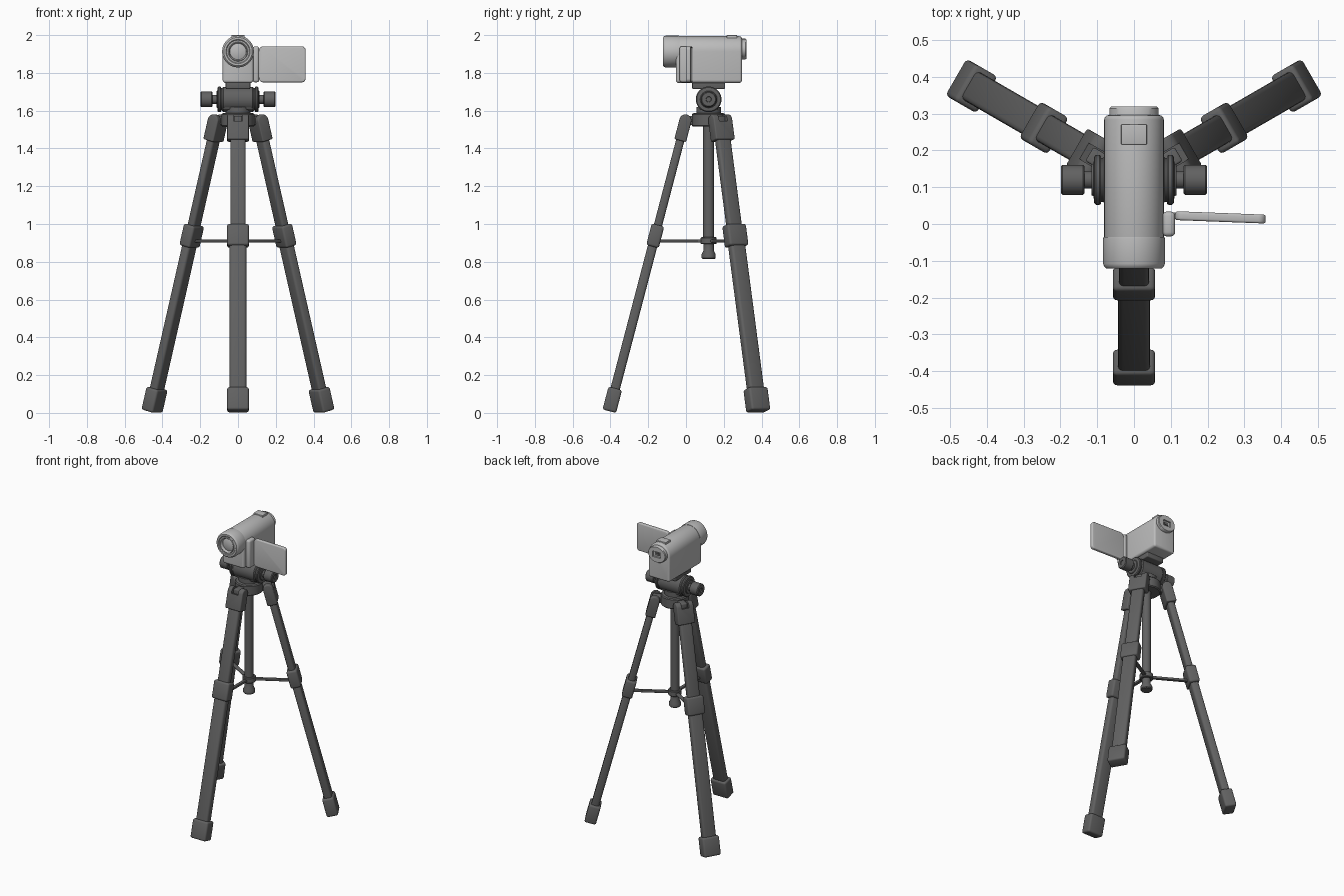
import bpy, bmesh, math
from mathutils import Matrix, Vector

if "Cube" in bpy.data.objects:
    bpy.data.objects.remove(bpy.data.objects["Cube"])

AY = 0.12  # tripod axis in y


def material(name, v):
    m = bpy.data.materials.new(name)
    m.diffuse_color = (v, v, v, 1)
    m.use_nodes = True
    m.node_tree.nodes["Principled BSDF"].inputs["Base Color"].default_value = m.diffuse_color
    return m


DARK, LIGHT = material("dark_grey", 0.12), material("light_grey", 0.5)


def finish(name, bm, mat, matrix, bevel=0.0, segs=3):
    bmesh.ops.recalc_face_normals(bm, faces=bm.faces)
    if bevel:
        edges = [e for e in bm.edges if e.calc_face_angle(0) > math.radians(40)]
        bmesh.ops.bevel(bm, geom=edges, offset=bevel, segments=segs, profile=0.5, affect='EDGES')
    me = bpy.data.meshes.new(name)
    bm.to_mesh(me)
    bm.free()
    me.transform(matrix)
    me.materials.append(mat)
    ob = bpy.data.objects.new(name, me)
    bpy.context.collection.objects.link(ob)
    return ob


def box(name, size, loc, mat=DARK, matrix=Matrix(), bevel=0.0, segs=3):
    bm = bmesh.new()
    bmesh.ops.create_cube(bm, size=1)
    bmesh.ops.scale(bm, vec=size, verts=bm.verts)
    bmesh.ops.translate(bm, vec=loc, verts=bm.verts)
    return finish(name, bm, mat, matrix, bevel, segs)


def prism(name, pts, h0, h1, mat, matrix, bevel=0.0):
    """Extrude an xy outline from z=h0 to z=h1."""
    bm = bmesh.new()
    f = bm.faces.new([bm.verts.new((x, y, h0)) for x, y in pts])
    top = bmesh.ops.extrude_face_region(bm, geom=[f])["geom"]
    bmesh.ops.translate(bm, vec=(0, 0, h1 - h0), verts=[v for v in top if isinstance(v, bmesh.types.BMVert)])
    return finish(name, bm, mat, matrix, bevel)


def lathe(name, prof, mat, matrix, n=40, squash=1.0):
    """Revolve (radius, height) points about z, closing both ends."""
    bm = bmesh.new()
    rings = [[bm.verts.new((r * math.cos(2 * math.pi * i / n), squash * r * math.sin(2 * math.pi * i / n), h))
              for i in range(n)] for r, h in prof]
    for a, b in zip(rings, rings[1:]):
        for i in range(n):
            bm.faces.new((a[i], a[(i + 1) % n], b[(i + 1) % n], b[i]))
    bm.faces.new(rings[0])
    bm.faces.new(rings[-1])
    return finish(name, bm, mat, matrix)


def arc(cx, cy, r, a0, a1, n=16):
    return [(cx + r * math.cos(math.radians(a0 + (a1 - a0) * i / n)),
             cy + r * math.sin(math.radians(a0 + (a1 - a0) * i / n))) for i in range(n + 1)]


def cut(ob, cutter):
    cutter.hide_render = True
    m = ob.modifiers.new("cut", 'BOOLEAN')
    m.operation, m.object, m.solver = 'DIFFERENCE', cutter, 'EXACT'
    bpy.context.view_layer.objects.active = ob
    bpy.ops.object.modifier_apply(modifier=m.name)
    bpy.data.objects.remove(cutter)


AXIS = Matrix.Translation((0, AY, 0))

# Three legs: local x tangential, local z up along the leg
FOOT_R, FOOT_Z, TOP_R, TOP_Z = 0.526, 0.009, 0.123, 1.548
for label, deg in (("front", -90), ("right", 30), ("left", 150)):
    d = Vector((math.cos(math.radians(deg)), math.sin(math.radians(deg)), 0))
    t = Vector((-d.y, d.x, 0))
    foot = d * FOOT_R + Vector((0, AY, FOOT_Z))
    top = d * TOP_R + Vector((0, AY, TOP_Z))
    L = (top - foot).length
    up = (top - foot) / L
    M = Matrix((t, up.cross(t), up)).transposed().to_4x4()
    M.translation = foot
    box(label + "_leg_lower", (0.088, 0.05, 0.9), (0, 0, 0.5), DARK, M, 0.014)
    box(label + "_leg_upper", (0.082, 0.044, 0.6), (0, 0, L - 0.35), DARK, M, 0.014)
    box(label + "_leg_foot", (0.115, 0.074, 0.125), (0, 0, 0.0625), DARK, M, 0.012)
    box(label + "_leg_clamp", (0.115, 0.068, 0.118), (0, 0, 0.96), DARK, M, 0.012)
    # Rounded, slotted top cap (outline in the local y-z plane, extruded in x)
    side = M @ Matrix(((0, 0, 1, 0), (1, 0, 0, 0), (0, 1, 0, 0), (0, 0, 0, 1)))
    outline = arc(0, L, 0.032, 0, 180) + [(-0.032, L - 0.11), (0.032, L - 0.11)]
    cap = prism(label + "_leg_cap", outline, -0.0575, 0.0575, DARK, side, 0.007)
    cut(cap, box("slot_cutter", (0.05, 0.2, 0.1), (0, 0, L + 0.04), DARK, M))
    # Hub lug in the slot and spreader bar
    R = AXIS @ Matrix.Rotation(math.radians(deg), 4, 'Z')
    box(label + "_hub_lug", (0.09, 0.044, 0.05), (0.095, 0, 1.548), DARK, R, 0.006)
    box(label + "_spreader_bar", (0.25, 0.022, 0.016), (0.155, 0, 0.91), DARK, R, 0.004)

# Hub, centre column, spreader collar and bottom knob
lathe("hub", [(0.082, 1.515), (0.088, 1.521), (0.088, 1.58), (0.082, 1.586), (0.065, 1.588), (0.065, 1.62)], DARK, AXIS)
lathe("centre_column", [(0.029, 0.9), (0.029, 1.53)], DARK, AXIS)
lathe("spreader_collar", [(0.038, 0.893), (0.042, 0.897), (0.042, 0.926), (0.038, 0.93)], DARK, AXIS)
lathe("column_knob", [(0.033, 0.815), (0.037, 0.82), (0.037, 0.84), (0.027, 0.86), (0.027, 0.9)], DARK, AXIS)

# Tilt head: horizontal drum with flanges and a knob on each end
HEAD = Matrix.Translation((0, AY, 1.66))
half = [(0.066, 0), (0.066, 0.078), (0.06, 0.084), (0.06, 0.09), (0.065, 0.09), (0.068, 0.094), (0.068, 0.103), (0.063, 0.108),
        (0.045, 0.11), (0.042, 0.115)]
lathe("head_drum", [(r, -h) for r, h in half[:0:-1]] + half[1:], DARK, HEAD @ Matrix.Rotation(math.pi / 2, 4, 'Y'))
box("head_block", (0.16, 0.1, 0.10), (0, AY, 1.655), DARK, bevel=0.01)
for label, s in (("right", 1), ("left", -1)):
    lathe(label + "_tilt_knob", [(0.024, 0.1), (0.024, 0.135), (0.037, 0.135), (0.041, 0.139), (0.041, 0.194),
                                 (0.036, 0.199), (0.015, 0.199), (0.013, 0.194)],
          DARK, HEAD @ Matrix.Rotation(s * math.pi / 2, 4, 'Y'))
box("mount_plate", (0.13, 0.175, 0.04), (0, AY, 1.735), DARK, bevel=0.006)

# Camera body: arched outline extruded along y (local x->x, y->z, z->-y)
CZ = 1.913
FRONT = Matrix.Rotation(math.pi / 2, 4, 'X')
outline = arc(0, CZ, 0.081, 0, 180, 24) + arc(-0.066, 1.762, 0.015, 180, 270, 5) + arc(0.066, 1.762, 0.015, 270, 360, 5)
prism("camera_body", outline, -0.296, 0.053, LIGHT, FRONT, 0.012)

# Lens barrel with recessed glass
LENS = Matrix.Translation((0, 0, CZ)) @ FRONT
lathe("lens_barrel", [(0.083, 0.035), (0.084, 0.04), (0.084, 0.108), (0.081, 0.116), (0.075, 0.121), (0.064, 0.121),
                      (0.060, 0.117), (0.052, 0.117), (0.049, 0.12), (0.046, 0.117), (0.043, 0.103),
                      (0.03, 0.107), (0.012, 0.11)], LIGHT, LENS, 48)

# Viewfinder on the back with a small recessed window
BACK = Matrix.Translation((0, 0, 1.926)) @ Matrix.Rotation(-math.pi / 2, 4, 'X')
finder = lathe("viewfinder", [(0.067, 0.28), (0.067, 0.314), (0.063, 0.319)], LIGHT, BACK, 40, 0.82)
cut(finder, box("window_cutter", (0.06, 0.024, 0.038), (0, 0.319, 1.926), LIGHT))
box("viewfinder_window", (0.03, 0.01, 0.018), (0, 0.308, 1.926), DARK)

# Top button
box("record_button", (0.07, 0.055, 0.03), (0, 0.243, 1.985), LIGHT, bevel=0.003)

# Side hinge and swung-out screen
box("screen_hinge", (0.034, 0.068, 0.19), (0.095, 0, 1.845), LIGHT, bevel=0.012)
box("hinge_pin", (0.04, 0.018, 0.15), (0.11, 0.022, 1.845), LIGHT, bevel=0.006)
SCREEN = Matrix.Translation((0.235, 0.018, 1.845)) @ Matrix.Rotation(math.radians(-2.2), 4, 'Z')
outline = [p for cx, cy, a in ((0.103, 0.075, 0), (-0.103, 0.075, 90), (-0.103, -0.075, 180), (0.103, -0.075, 270))
           for p in arc(cx, cy, 0.02, a, a + 90, 6)]
prism("screen_panel", outline, -0.012, 0.012, LIGHT, SCREEN @ FRONT, 0.006)

# Smooth shading with sharp edges kept
bpy.ops.object.select_all(action='SELECT')
bpy.context.view_layer.objects.active = bpy.context.scene.objects[0]
bpy.ops.object.shade_smooth_by_angle(angle=math.radians(35))
